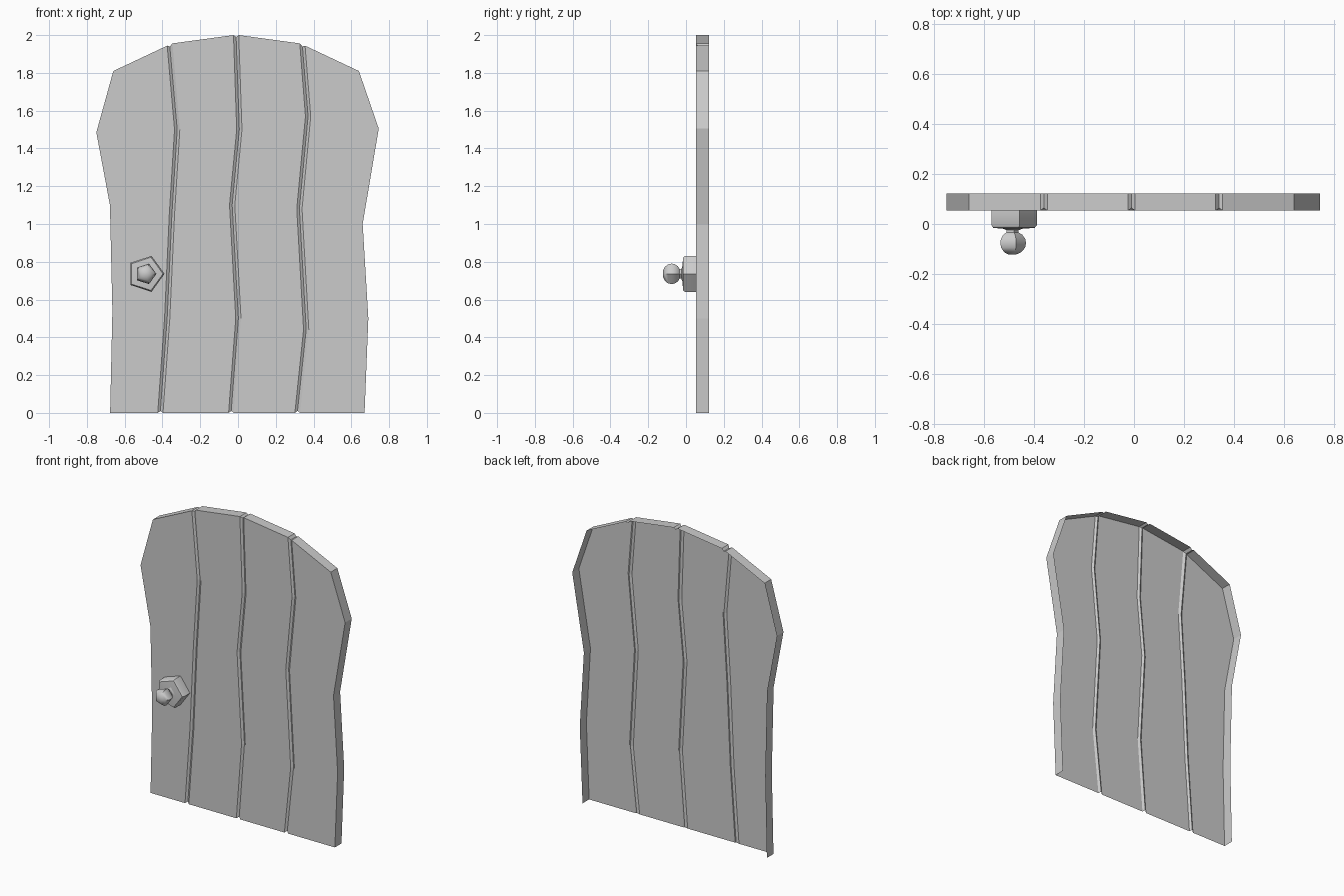
import bpy, bmesh
from math import cos, sin, pi

if "Cube" in bpy.data.objects:
    bpy.data.objects.remove(bpy.data.objects["Cube"])

FRONT, BACK = -0.0 + 0.054, 0.123
HALF_GROOVE, GROOVE_DEPTH = 0.014, 0.01

# Outer edges and groove centre lines, bottom to top (x, z)
left_edge = [(-.677, 0), (-.665, .54), (-.678, 1.1), (-.75, 1.485), (-.66, 1.81)]
right_edge = [(.67, 0), (.69, .5), (.66, 1.0), (.745, 1.505), (.64, 1.81)]
grooves = [
    [(-.411, 0), (-.375, .5), (-.35, 1.05), (-.322, 1.5), (-.361, 1.95)],
    [(-.036, 0), (.002, .5), (-.031, 1.1), (.007, 1.5), (-.01, 2.0)],
    [(.315, 0), (.361, .44), (.325, 1.08), (.371, 1.57), (.341, 1.95)],
]


def finish(bm, name):
    bmesh.ops.recalc_face_normals(bm, faces=bm.faces)
    mesh = bpy.data.meshes.new(name)
    bm.to_mesh(mesh)
    bm.free()
    ob = bpy.data.objects.new(name, mesh)
    bpy.context.collection.objects.link(ob)
    return ob


def build_door():
    bm = bmesh.new()

    def line(points, dx=0, y=FRONT, tilt=0, inset=0):
        last = len(points) - 1
        return [bm.verts.new((x + dx, y, z + (inset if i == 0 else 0)
                              + (tilt - inset if i == last else 0)))
                for i, (x, z) in enumerate(points)]

    # Planks separated by shallow V grooves
    previous = line(left_edge)
    first = previous
    top = [previous[-1]]
    for points, slope in zip(grooves, (.006, 0, -.006)):
        a = line(points, -HALF_GROOVE, tilt=-slope)
        b = line(points, 0, FRONT + GROOVE_DEPTH, inset=.01)
        c = line(points, HALF_GROOVE, tilt=slope)
        bm.faces.new(previous + a[::-1])
        for u, v in ((a, b), (b, c)):
            for i in range(len(u) - 1):
                bm.faces.new((u[i], v[i], v[i + 1], u[i + 1]))
        top += [a[-1], b[-1], c[-1]]
        previous = c
    last = line(right_edge)
    bm.faces.new(previous + last[::-1])

    # Rim around sides and top; the back and bottom are open
    rim = first + top[1:] + last[::-1]
    rear = [bm.verts.new((v.co.x, BACK, v.co.z)) for v in rim]
    for i in range(len(rim) - 1):
        bm.faces.new((rim[i], rim[i + 1], rear[i + 1], rear[i]))
    return finish(bm, "plank_door")


def lathe(name, profile, cx=-.489, cz=.736, sides=5):
    """Revolve (radius, y) points about an axis running along y."""
    bm = bmesh.new()
    rings = [[bm.verts.new((cx + r * cos(2 * pi * k / sides), y,
                            cz + r * sin(2 * pi * k / sides)))
              for k in range(sides)] for r, y in profile]
    for a, b in zip(rings, rings[1:]):
        for k in range(sides):
            n = (k + 1) % sides
            bm.faces.new((a[k], a[n], b[n], b[k]))
    bm.faces.new(rings[-1])
    ob = finish(bm, name)
    bpy.ops.object.select_all(action='DESELECT')
    ob.select_set(True)
    bpy.context.view_layer.objects.active = ob
    bpy.ops.object.shade_smooth_by_angle(angle=pi / 5)


build_door()
# Five-sided mounting plate, then the ball knob on its neck
lathe("knob_plate", [(.1, FRONT), (.1, -.006), (.092, -.015), (.05, -.019)])
lathe("door_knob", [(.045, -.018), (.027, -.025), (.027, -.034), (.042, -.043),
                    (.054, -.06), (.057, -.076), (.053, -.095), (.039, -.112),
                    (.02, -.121), (.004, -.123)])
